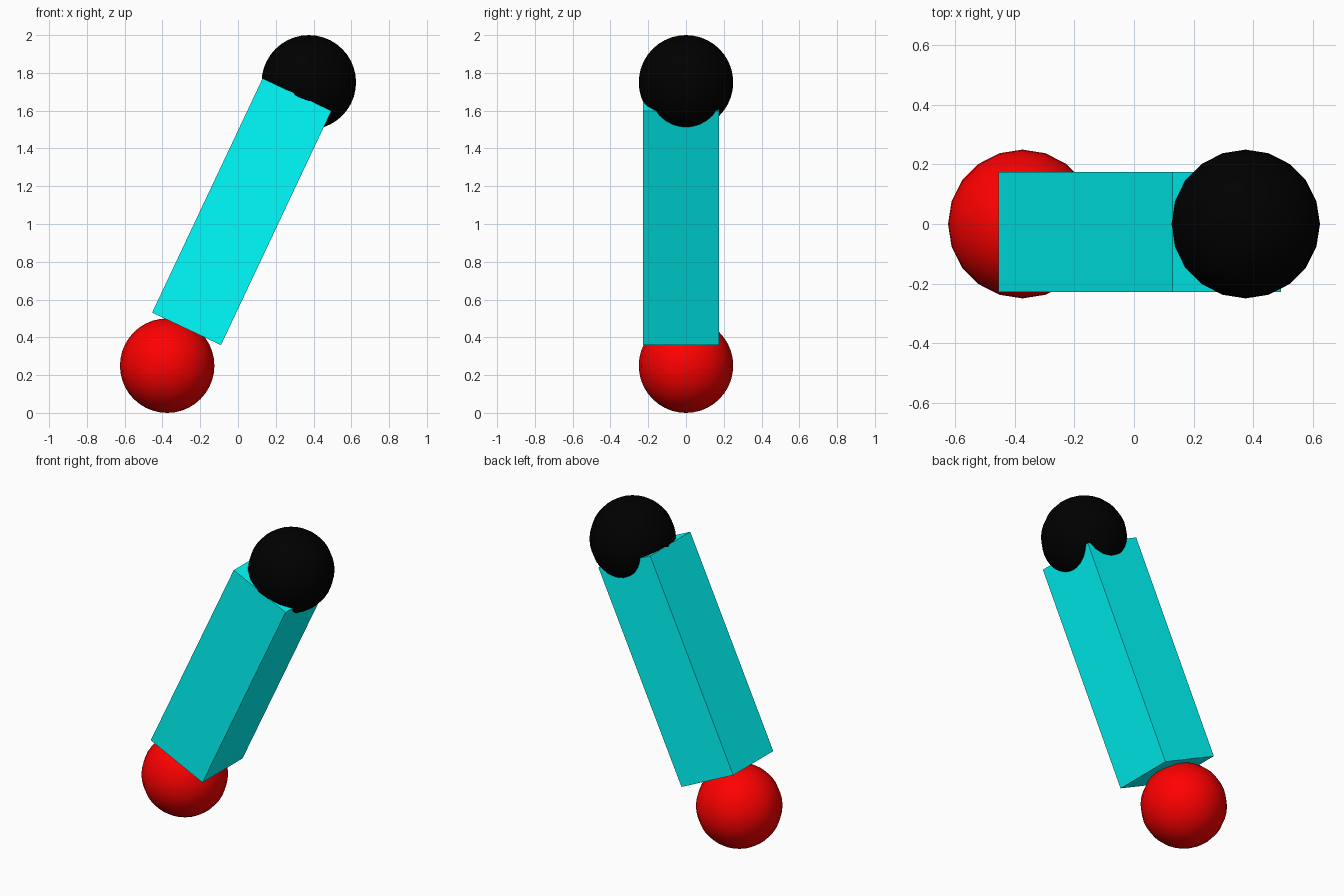
import bpy
import math

if "Cube" in bpy.data.objects:
    bpy.data.objects.remove(bpy.data.objects["Cube"])


def paint(obj, name, color):
    mat = bpy.data.materials.new(name)
    mat.diffuse_color = (*color, 1)
    mat.use_nodes = True
    mat.node_tree.nodes["Principled BSDF"].inputs["Base Color"].default_value = mat.diffuse_color
    obj.data.materials.append(mat)


def ball(name, x, z, color):
    bpy.ops.mesh.primitive_uv_sphere_add(
        segments=20, ring_count=20, radius=0.25, location=(x, 0, z))
    obj = bpy.context.object
    obj.name = name
    bpy.ops.object.shade_smooth()
    paint(obj, name + "_paint", color)


# Balls at the two ends
ball("lower_ball", -0.375, 0.25, (1, 0, 0))
ball("upper_ball", 0.375, 1.75, (0, 0, 0))

# Leaning square bar between the balls
bpy.ops.mesh.primitive_cube_add(
    size=1, location=(0.02, -0.027, 1.065),
    rotation=(0, math.radians(25.25), 0))
bar = bpy.context.object
bar.name = "bar"
bar.scale = (0.403, 0.403, 1.371)
bpy.ops.object.transform_apply(location=False, rotation=False, scale=True)
paint(bar, "bar_paint", (0, 1, 1))
